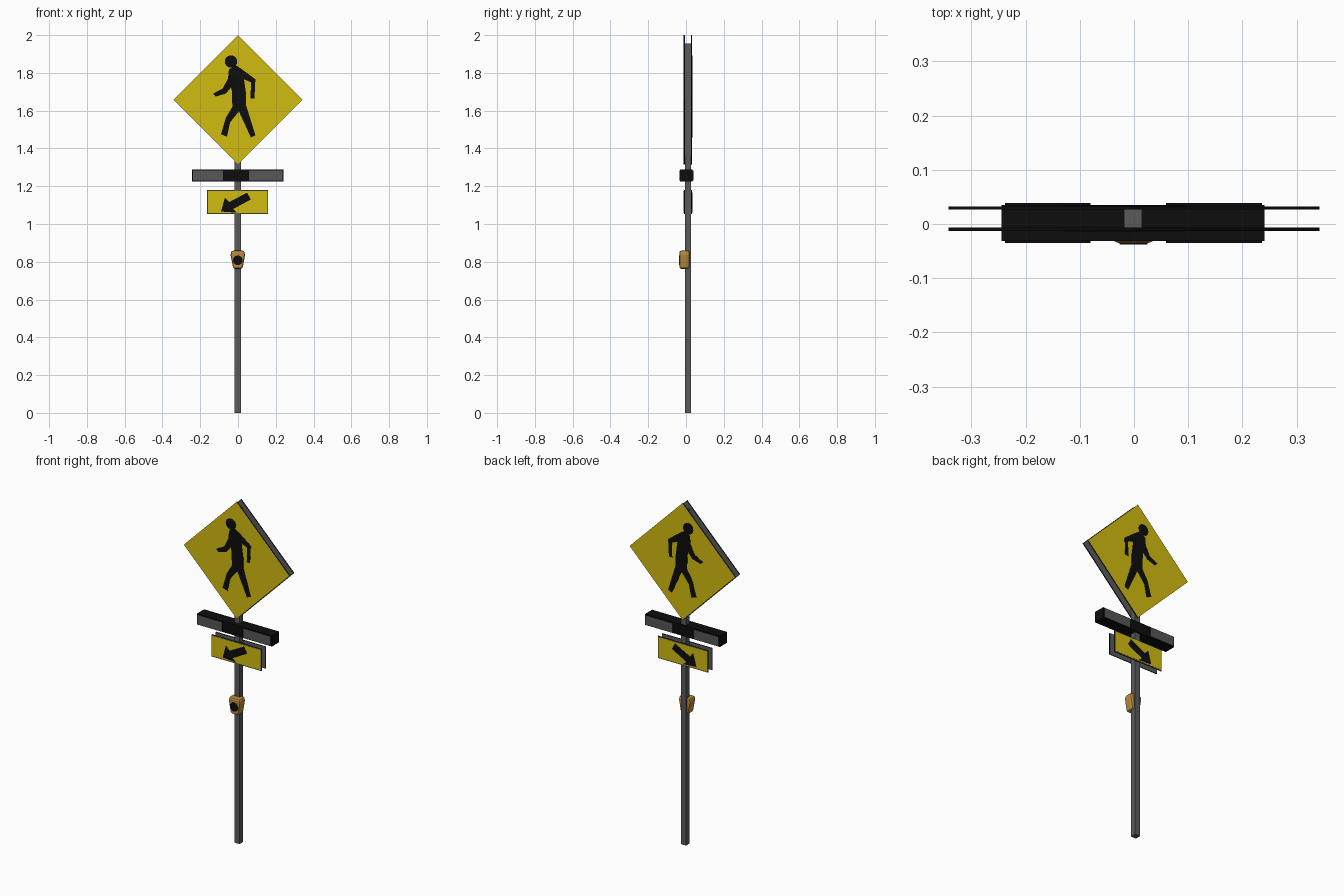
import bpy, bmesh, math
from mathutils import Vector

if "Cube" in bpy.data.objects:
    bpy.data.objects.remove(bpy.data.objects["Cube"])

def mat(name, rgb):
    m = bpy.data.materials.new(name)
    m.diffuse_color = (*rgb, 1)
    m.use_nodes = True
    m.node_tree.nodes["Principled BSDF"].inputs["Base Color"].default_value = m.diffuse_color
    return m

GREY = mat("pole grey", (0.105, 0.105, 0.105))
BLACK = mat("black", (0.004, 0.004, 0.004))
YELLOW = mat("sign yellow", (0.64, 0.50, 0.005))
LAMP = mat("lamp grey", (0.095, 0.095, 0.095))
ORANGE = mat("button orange", (0.50, 0.27, 0.045))

def finish(name, bm, mats, rule=None):
    bmesh.ops.recalc_face_normals(bm, faces=bm.faces)
    if rule:
        for f in bm.faces:
            f.material_index = rule(f)
    me = bpy.data.meshes.new(name)
    bm.to_mesh(me)
    bm.free()
    for m in mats:
        me.materials.append(m)
    ob = bpy.data.objects.new(name, me)
    bpy.context.collection.objects.link(ob)
    return ob

def slab(name, pts, y0, y1, mats, rule=None):
    """Extrude an x-z outline from y0 to y1."""
    bm = bmesh.new()
    f = bm.faces.new([bm.verts.new((x, y0, z)) for x, z in pts])
    r = bmesh.ops.extrude_face_region(bm, geom=[f])
    bmesh.ops.translate(bm, vec=(0, y1 - y0, 0),
                        verts=[v for v in r["geom"] if isinstance(v, bmesh.types.BMVert)])
    return finish(name, bm, mats, rule)

def rect(x0, x1, z0, z1):
    return [(x0, z0), (x1, z0), (x1, z1), (x0, z1)]

def disc(cx, cz, r, n):
    return [(cx + r * math.cos(math.tau * i / n), cz + r * math.sin(math.tau * i / n)) for i in range(n)]

PX, PY = -0.0015, 0.01   # pole centre

# Square pole
slab("pole", rect(PX - .0165, PX + .0165, 0, 1.955), PY - .0165, PY + .0165, [GREY])

diamond = [(0, 1.316), (.342, 1.658), (0, 2.0), (-.342, 1.658)]
walker = [(-.048, 1.819), (-.011, 1.84), (.021, 1.819), (.092, 1.766), (.087, 1.665),
          (.066, 1.665), (.069, 1.75), (.032, 1.766), (.043, 1.686), (.043, 1.628),
          (.092, 1.47), (.068, 1.458), (.005, 1.596), (-.042, 1.538), (-.058, 1.463),
          (-.09, 1.474), (-.064, 1.564), (-.03, 1.62), (-.032, 1.702), (-.037, 1.723),
          (-.064, 1.691), (-.117, 1.675), (-.132, 1.69), (-.08, 1.718), (-.053, 1.771)]
arrow = [(-.09, 1.066), (-.069, 1.14), (-.047, 1.116), (.048, 1.166),
         (.068, 1.13), (-.026, 1.079), (-.005, 1.06)]

# Signs on both faces of the pole
for side, s in (("front", -1), ("back", 1)):
    def y(d):
        return PY + s * d

    def sign_rule(f):      # outside yellow, inside grey, edges black
        n = f.normal.y * s
        return 0 if n > .5 else 1 if n < -.5 else 2

    def frame_rule(f):     # grey faces, black edges
        return 0 if abs(f.normal.y) > .5 else 1

    slab(side + "_diamond_sign", diamond, y(.0165), y(.0225), [YELLOW, GREY, BLACK], sign_rule)
    slab(side + "_walker_body", walker, y(.0222), y(.0238), [BLACK])
    slab(side + "_walker_head", disc(-.037, 1.86, .033, 16), y(.0222), y(.0238), [BLACK])
    slab(side + "_arrow_sign", rect(-.163, .16, 1.052, 1.18), y(.0165), y(.0215), [GREY, BLACK], frame_rule)
    slab(side + "_arrow_sign_face", rect(-.158, .155, 1.057, 1.175), y(.0213), y(.0225), [YELLOW])
    slab(side + "_arrow", arrow, y(.0222), y(.0238), [BLACK])

# Flashing light bar with lamp housings at each end
slab("light_bar", rect(-.244, .241, 1.225, 1.288), -.031, .035, [BLACK])
for side, x0, x1 in (("left", -.238, -.08), ("right", .059, .236)):
    slab(side + "_lamp", rect(x0, x1, 1.229, 1.284), -.035, .039, [BLACK, LAMP],
         lambda f: 1 if abs(f.normal.y) > .5 else 0)

# Push button housing, narrower toward the bottom, with bevelled edges
housing = slab("button_housing",
               [(-.025, .763), (.024, .763), (.037, .835), (.034, .859), (-.036, .859), (-.039, .835)],
               -.035, .018, [ORANGE])
b = housing.modifiers.new("bevel", "BEVEL")
b.width, b.segments, b.limit_method, b.angle_limit = .010, 2, "ANGLE", math.radians(40)
slab("push_button", disc(-.001, .808, .026, 12), -.030, -.038, [BLACK])
